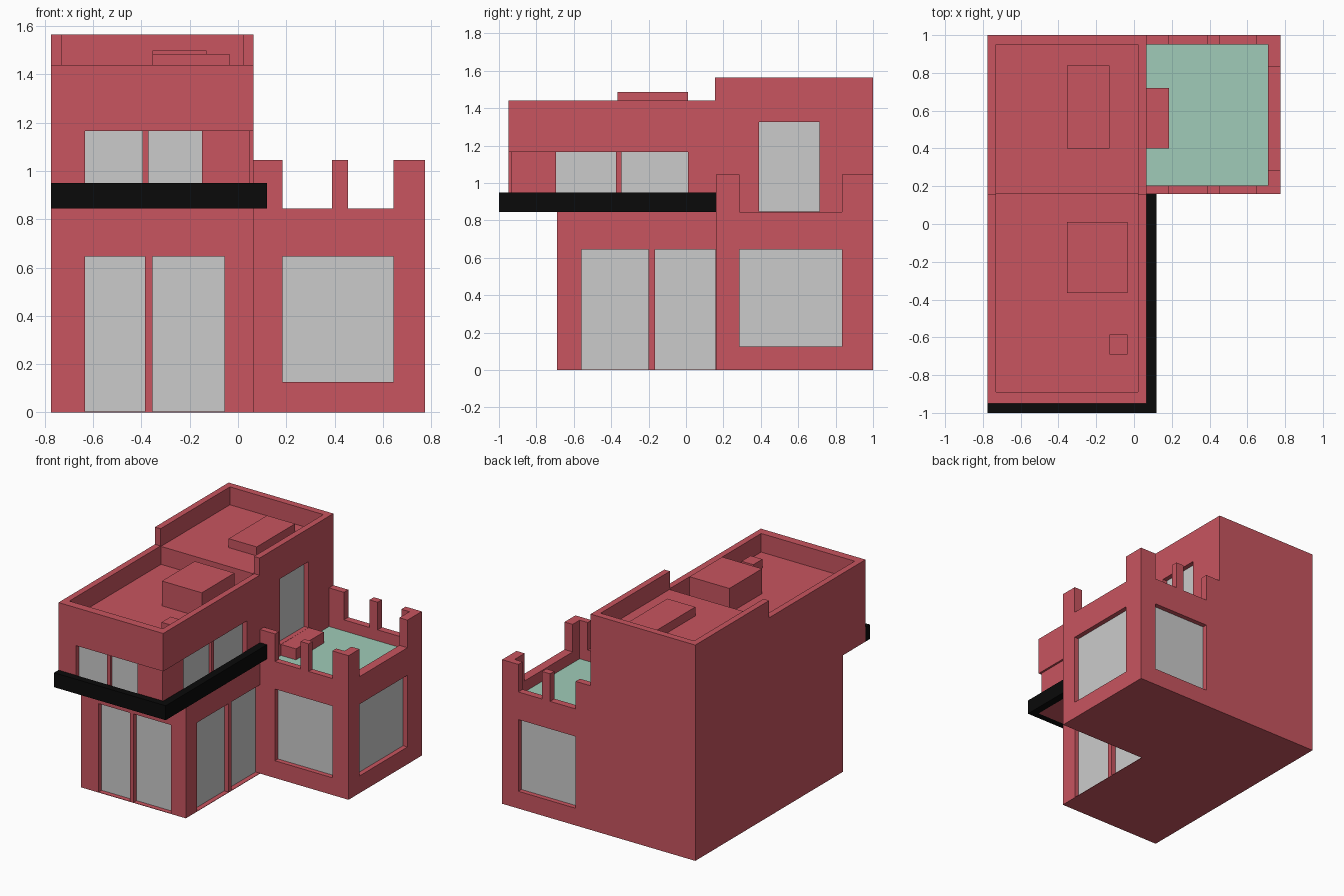
import bpy, bmesh
from mathutils import Matrix

if "Cube" in bpy.data.objects:
    bpy.data.objects.remove(bpy.data.objects["Cube"])


def material(name, rgb):
    m = bpy.data.materials.new(name)
    m.diffuse_color = (*rgb, 1)
    m.use_nodes = True
    m.node_tree.nodes["Principled BSDF"].inputs["Base Color"].default_value = m.diffuse_color
    return m


RED = material("red_plaster", (0.58, 0.09, 0.115))
BLACK = material("black_trim", (0.003, 0.003, 0.003))
GREEN = material("terrace_green", (0.35, 0.60, 0.48))


def boxes(name, items, mat=None):
    """One object made of boxes given as x0, x1, y0, y1, z0, z1."""
    bm = bmesh.new()
    for x0, x1, y0, y1, z0, z1 in items:
        bmesh.ops.create_cube(bm, size=1, matrix=Matrix.Translation(
            ((x0 + x1) / 2, (y0 + y1) / 2, (z0 + z1) / 2))
            @ Matrix.Diagonal((x1 - x0, y1 - y0, z1 - z0, 1)))
    me = bpy.data.meshes.new(name)
    bm.to_mesh(me)
    bm.free()
    ob = bpy.data.objects.new(name, me)
    bpy.context.collection.objects.link(ob)
    if mat:
        me.materials.append(mat)
    return ob


def carve(ob, items):
    """Subtract each box from the object in turn."""
    for it in items:
        cutter = boxes("cutter", [it])
        cutter.hide_render = True
        mod = ob.modifiers.new("carve", 'BOOLEAN')
        mod.operation, mod.solver, mod.object = 'DIFFERENCE', 'EXACT', cutter
        bpy.context.view_layer.update()
        dg = bpy.context.evaluated_depsgraph_get()
        me = bpy.data.meshes.new_from_object(ob.evaluated_get(dg))
        ob.modifiers.clear()
        ob.data = me
        bpy.data.objects.remove(cutter)
    ob.data.materials.clear()
    ob.data.materials.append(RED)


L, R, W = -0.775, 0.065, 0.775     # left wall, tower right wall, wing right wall
Y0, Y1, YW = -0.69, 1.0, 0.16      # ground front, back wall, wing front
D, T, E = 0.045, 0.01, 0.1         # recess depth, glass thickness, overshoot
glass = []


def window(axis, sign, wall, a, b, z0, z1, depth=D):
    """Return a recess cutter and register its glass pane."""
    def slab(p, q):
        s = sorted((wall - sign * p, wall - sign * q))
        return (*s, a, b, z0, z1) if axis == 'x' else (a, b, *s, z0, z1)
    glass.append(slab(depth - T, depth + T))
    return slab(-E, depth)


# Ground floor with tall windows at the front and side
ground = boxes("ground_floor", [(L, R, Y0, Y1, 0, 0.845)])
carve(ground, [window('y', -1, Y0, a, b, 0.003, 0.645)
               for a, b in ((-0.635, -0.385), (-0.355, -0.055))]
      + [window('x', 1, R, a, b, 0.003, 0.645)
         for a, b in ((-0.56, -0.20), (-0.165, 0.158))])

# Upper floor: stepped parapet, two roof basins, corner recess and windows
upper = boxes("upper_floor", [(L, R, -0.95, Y1, 0.845, 1.565)])
carve(upper, [
    (L - E, R + E, -1.1, 0.155, 1.44, 1.7),
    (-0.73, 0.02, -0.89, YW, 1.305, 1.7),
    (-0.73, 0.02, 0.15, 0.95, 1.435, 1.7),
    (-0.635, R + E, -1.1, -0.935, 0.90, 1.165),
    (0.05, R + E, -1.1, 0.01, 0.90, 1.165)]
    + [window('y', -1, -0.935, a, b, 0.90, 1.165, 0.03)
       for a, b in ((-0.635, -0.395), (-0.37, -0.15))]
    + [window('x', 1, 0.05, a, b, 0.90, 1.165, 0.03)
       for a, b in ((-0.695, -0.375), (-0.345, 0.01))]
    + [window('x', 1, R, 0.39, 0.715, 0.846, 1.325)])

# Side wing: hollow terrace on top with gaps between the parapet posts
wing = boxes("side_wing", [(R, W, YW, Y1, 0, 1.045)])
carve(wing, [
    (R - E, 0.71, 0.205, 0.95, 0.755, 1.2),
    (0.185, 0.39, 0, 1.1, 0.845, 1.2),
    (0.455, 0.645, 0, 1.1, 0.845, 1.2),
    (0.6, 0.9, 0.285, 0.835, 0.845, 1.2),
    window('y', -1, YW, 0.185, 0.645, 0.125, 0.645),
    window('y', 1, Y1, 0.185, 0.645, 0.125, 0.645),
    window('x', 1, W, 0.285, 0.835, 0.125, 0.645)])

# Window panes
boxes("window_glass", glass)

# Terrace floor and door step
boxes("terrace_floor", [(R, 0.71, 0.205, 0.95, 0.75, 0.765)], GREEN)
boxes("terrace_step", [(R, 0.185, 0.40, 0.72, 0.76, 0.845)], RED)

# Black ledge wrapping the front and side of the upper floor
ledge = boxes("ledge", [(L, 0.12, -1.0, -0.95, 0.845, 0.95),
                        (R, 0.12, -0.95, YW, 0.845, 0.95)], BLACK)

# Rooftop units
boxes("roof_unit_rear", [(-0.355, -0.13, 0.40, 0.84, 1.43, 1.5)], RED)
boxes("roof_unit_front", [(-0.355, -0.035, -0.365, 0.01, 1.30, 1.485)], RED)
boxes("roof_vent", [(-0.13, -0.035, -0.69, -0.585, 1.30, 1.37)], RED)
